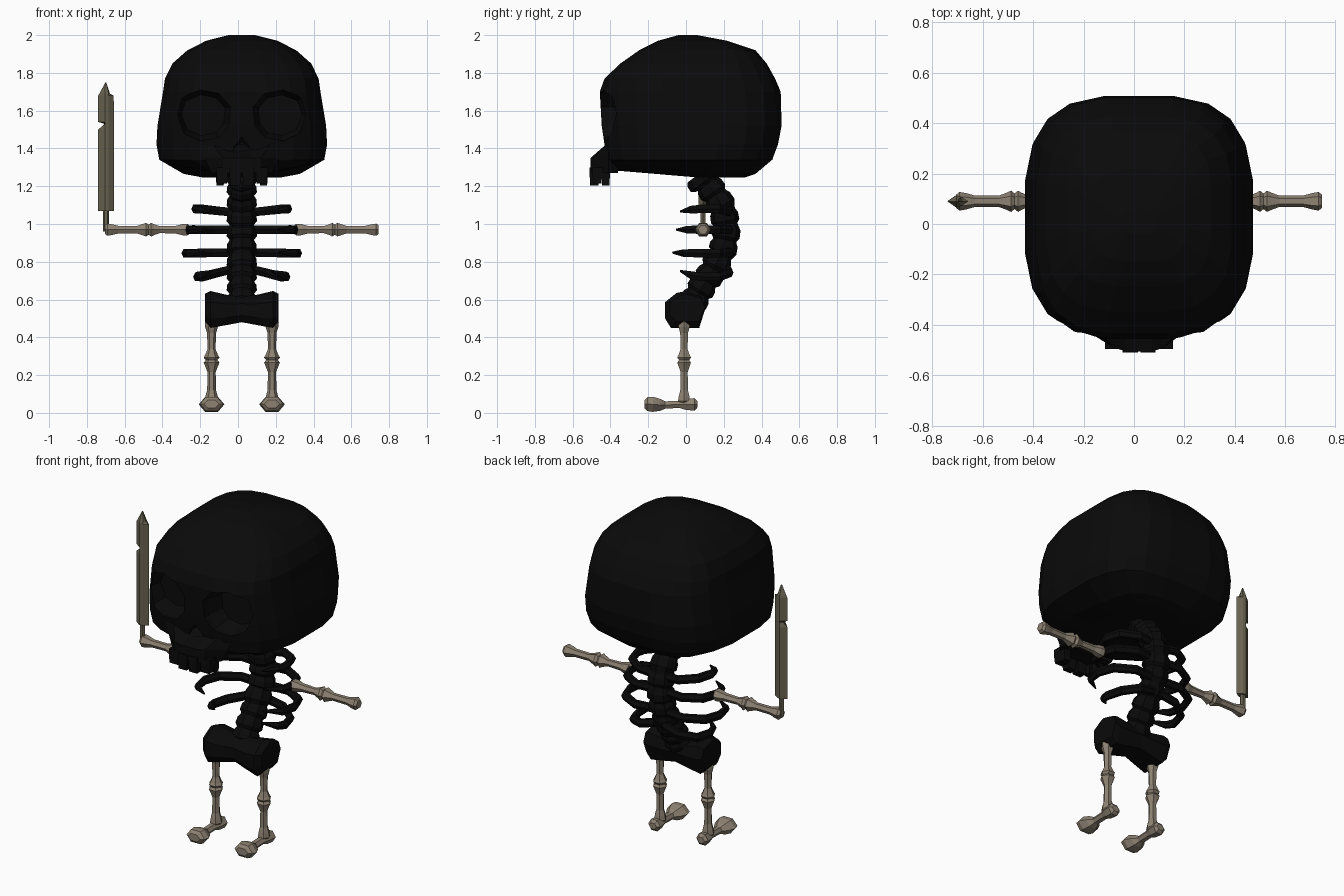
import bpy, bmesh, math
from math import cos, sin, pi
from mathutils import Vector

if "Cube" in bpy.data.objects:
    bpy.data.objects.remove(bpy.data.objects["Cube"])

CX = 0.02  # body axis


def material(name, rgb):
    m = bpy.data.materials.new(name)
    m.diffuse_color = (*rgb, 1)
    m.use_nodes = True
    m.node_tree.nodes["Principled BSDF"].inputs["Base Color"].default_value = m.diffuse_color
    return m


BLACK = material("black_bone", (0.003, 0.003, 0.003))
BONE = material("bone", (0.27, 0.225, 0.17))
BLADE = material("blade_metal", (0.14, 0.125, 0.08))


def loft(name, rings, mat):
    """Skin a list of equal-sized point rings and cap both ends."""
    bm = bmesh.new()
    vs = [[bm.verts.new(p) for p in r] for r in rings]
    n = len(vs[0])
    for a, b in zip(vs, vs[1:]):
        for i in range(n):
            j = (i + 1) % n
            bm.faces.new((a[i], a[j], b[j], b[i]))
    bm.faces.new(vs[0])
    bm.faces.new(vs[-1])
    bmesh.ops.recalc_face_normals(bm, faces=bm.faces)
    me = bpy.data.meshes.new(name)
    bm.to_mesh(me)
    bm.free()
    ob = bpy.data.objects.new(name, me)
    bpy.context.collection.objects.link(ob)
    me.materials.append(mat)
    return ob


def tube(name, pts, radii, mat, n=6, ref=(0, 0, 1)):
    """Sweep an n-gon along pts; radii are (sideways, along ref)."""
    pts = [Vector(p) for p in pts]
    rings = []
    for i, p in enumerate(pts):
        t = (pts[min(i + 1, len(pts) - 1)] - pts[max(i - 1, 0)]).normalized()
        side = t.cross(Vector(ref)).normalized()
        up = side.cross(t)
        a, b = radii[i]
        rings.append([p + side * a * cos(2 * pi * k / n) + up * b * sin(2 * pi * k / n)
                      for k in range(n)])
    return loft(name, rings, mat)


def bone(name, start, end, ref):
    """Two-part limb bone with knobbly ends and a joint in the middle."""
    prof = [(0, .018), (.04, .036), (.1, .034), (.17, .024), (.36, .021), (.43, .034),
            (.46, .042), (.49, .031), (.52, .042), (.56, .034), (.63, .022), (.84, .023),
            (.91, .032), (.97, .037), (1, .026)]
    s, e = Vector(start), Vector(end)
    return tube(name, [s.lerp(e, t) for t, r in prof], [(r, r) for t, r in prof], BONE, 6, ref)


# Skull: stacked rounded-square rings (z, half width, front y, back y)
P = 2 / 3.2
rings = []
for k, (z, w, f, b) in enumerate([
        (1.245, .20, -.36, .31), (1.265, .31, -.39, .37), (1.34, .44, -.42, .46),
        (1.42, .455, -.435, .49), (1.52, .45, -.45, .51), (1.70, .42, -.46, .505),
        (1.77, .41, -.435, .475), (1.85, .37, -.35, .43), (1.92, .29, -.25, .37),
        (1.97, .19, -.15, .22), (2.0, .07, -.04, .06)]):
    ring = []
    for i in range(20):
        c, s = cos(2 * pi * (i + .5) / 20), sin(2 * pi * (i + .5) / 20)
        y = (f + b) / 2 + (b - f) / 2 * math.copysign(abs(s) ** P, s)
        lift = .035 if k < 2 and y < .05 else 0
        ring.append((CX + w * math.copysign(abs(c) ** P, c), y, z + lift))
    rings.append(ring)
skull = loft("skull", rings, BLACK)


def cut(name, outline, depth, cx, cz, shrink):
    front = [(CX + x, -.62, z) for x, z in outline]
    rim = [(CX + x, -.40, z) for x, z in outline]
    back = [(CX + cx + (x - cx) * shrink, depth, cz + (z - cz) * shrink) for x, z in outline]
    c = loft(name, [front, rim, back], BLACK)
    c.hide_render = True
    c.hide_viewport = True
    c.display_type = 'WIRE'
    m = skull.modifiers.new(name, 'BOOLEAN')
    m.operation = 'DIFFERENCE'
    m.solver = 'EXACT'
    m.object = c


# Eye sockets and nose opening
EYE = [(.07, 1.52), (.06, 1.62), (.12, 1.69), (.22, 1.71), (.32, 1.67), (.35, 1.58),
       (.31, 1.48), (.22, 1.44), (.12, 1.46)]
for s, side in ((-1, "right"), (1, "left")):
    cut(side + "_eye_cutter", [(s * x, z) for x, z in EYE], -.31, s * .2, 1.58, .8)
cut("nose_cutter", [(-.055, 1.36), (.055, 1.36), (.04, 1.41), (0, 1.46), (-.04, 1.41)],
    -.38, 0, 1.39, .7)

# Upper jaw, flaring forward, with a row of teeth
jaw = []
for z, w, wf, f in ((1.42, .23, .15, -.44), (1.35, .20, .10, -.505), (1.27, .16, .10, -.505)):
    jaw.append([(CX + x, y, z) for x, y in
                ((-w, -.36), (-w, -.41), (-wf, f + .015), (-.05, f), (.05, f),
                 (wf, f + .015), (w, -.41), (w, -.36))])
# open the middle of the jaw's top edge below the nose
jaw[0] = [(x, y if abs(x - CX) > .06 else -.43, z if abs(x - CX) > .06 else 1.375)
          for x, y, z in jaw[0]]
loft("upper_jaw", jaw, BLACK)


def box_loft(name, x, y, z0, z1, wx, wy):
    def sq(z, k):
        return [(x + a * wx * k, y + b * wy * k, z) for a, b in ((-1, -1), (1, -1), (1, 1), (-1, 1))]
    loft(name, [sq(z0, .88), sq((z0 + z1) / 2, 1), sq(z1, 1)], BLACK)


for i, x in enumerate((-.105, -.035, .035, .105)):
    outer = abs(x) > .1
    box_loft(f"front_tooth_{i}", CX + x, -.47 if outer else -.485, 1.215 if outer else 1.205,
             1.30, .03, .025)
for s in (-1, 1):
    box_loft("back_tooth", CX + s * .115, -.425, 1.205, 1.30, .022, .022)

# Spine: curved stack of flared vertebrae (y, z)
PATH = [(.07, 1.27), (.13, 1.19), (.195, 1.09), (.215, .97), (.195, .86), (.14, .75),
        (.08, .66), (.03, .57)]


def on_path(t):
    i = min(int(t), len(PATH) - 2)
    a, b = PATH[i], PATH[i + 1]
    u = t - i
    return (CX, a[0] + (b[0] - a[0]) * u, a[1] + (b[1] - a[1]) * u)


pts, rad = [], []
N = 10
for i in range(N):
    for u, r in ((.04, .066), (.3, .078), (.75, .08), (.96, .066)):
        pts.append(on_path((i + u) * 7 / N))
        rad.append((r * (1.2 if i == 0 else .95), r))
tube("spine", pts, rad, BLACK, 8, (1, 0, 0))

# Ribs (z, half width, front tip y, height change to the side)
for k, (z, w, tip, dz) in enumerate(((1.06, .26, -.03, .02), (.97, .30, -.05, 0),
                                     (.85, .315, -.07, -.005), (.765, .25, -.03, -.045))):
    for s in (-1, 1):
        pts = [(.03, .22, z), (.5 * w, .23, z + dz * .5), (.85 * w, .17, z + dz),
               (.95 * w, .08, z + dz), (.9 * w, tip + .06, z + dz * .8), (.62 * w, tip, z + dz * .3)]
        rr = [(.022, .026), (.022, .026), (.022, .027), (.02, .026), (.017, .023), (.004, .006)]
        tube(f"rib_{k}", [(CX + s * x, y, h) for x, y, h in pts], rr, BLACK, 6)

# Pelvis: octagonal slices along x (x, bottom, top, front)
half = [(0, .48, .62, -.08), (.08, .465, .625, -.095), (.165, .45, .645, -.11), (.195, .485, .63, -.085)]
rings = []
for x, lo, hi, f in [(-a, *r) for a, *r in half[:0:-1]] + half:
    b, h = .10, hi - lo
    rings.append([(CX + x, y, z) for y, z in
                  ((f, lo + .25 * h), (f + .03, lo), (b - .03, lo), (b, lo + .5 * h),
                   (b - .02, hi - .15 * h), (.0, hi), (f + .06, hi - .05 * h), (f, hi - .3 * h))])
loft("pelvis", rings, BLACK)

# Arms, legs and feet
FOOT = [(.06, .045, .025, .02), (.045, .045, .04, .038), (0, .045, .036, .034),
        (-.035, .045, .026, .022), (-.11, .042, .025, .022), (-.135, .042, .048, .036),
        (-.175, .045, .068, .046), (-.205, .047, .06, .042), (-.22, .047, .04, .024)]
for s, side in ((-1, "right"), (1, "left")):
    x = CX + s * .16
    bone(side + "_leg", (x, -.01, .50), (x, -.01, .05), (0, 1, 0))
    tube(side + "_foot", [(x, y, z) for y, z, a, b in FOOT], [(a, b) for y, z, a, b in FOOT], BONE)
    bone(side + "_arm", (CX + s * .27, .09, .97), (CX + s * .725, .09, .97), (0, 0, 1))

# Sword held upright: grip and notched diamond-section blade
SX, SY = -.70, .09
tube("sword_grip", [(SX, SY, .96), (SX, SY, 1.0), (SX, SY, 1.08)], [(.016, .016)] * 3, BLADE, 6, (0, 1, 0))
rings = []
for z, left, right in ((1.07, .04, .043), (1.5, .04, .043), (1.53, .006, .043), (1.54, .04, .043),
                       (1.68, .04, .042), (1.69, .034, .022), (1.75, .002, .002)):
    t = .024 if z < 1.7 else .002
    rings.append([(SX - left, SY, z), (SX - min(.005, left), SY - t, z), (SX + min(.015, right), SY - t * .8, z),
                  (SX + right, SY, z), (SX + min(.015, right), SY + t * .8, z), (SX - min(.005, left), SY + t, z)])
loft("sword_blade", rings, BLADE)
